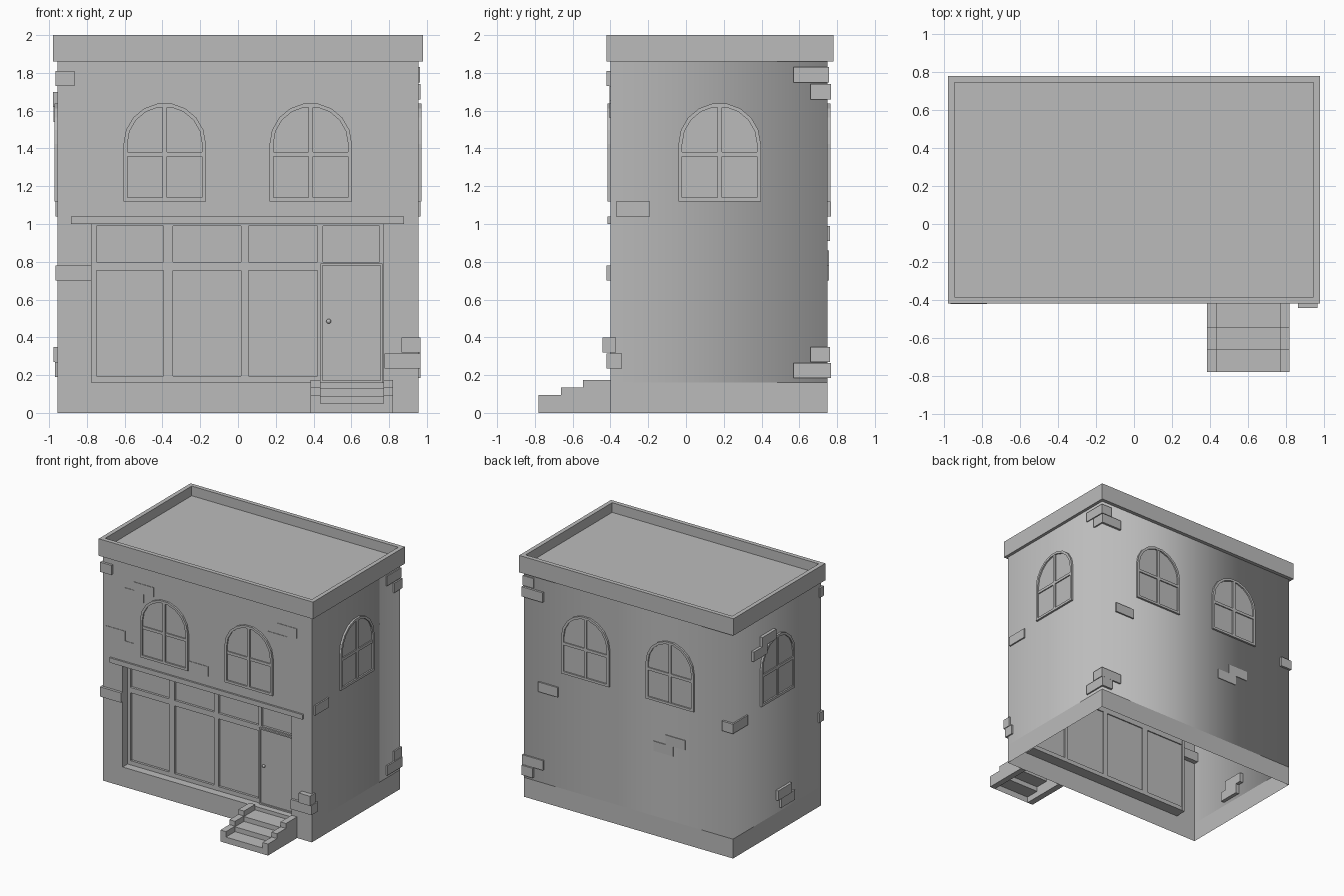
import bpy, bmesh, math
from mathutils import Matrix, Vector

cube = bpy.data.objects.get("Cube")
if cube:
    bpy.data.objects.remove(cube)

GREY = (0.5, 0.5, 0.5, 1)
grey = bpy.data.materials.new("plain_grey")
grey.use_nodes = True
grey.diffuse_color = GREY
grey.node_tree.nodes["Principled BSDF"].inputs["Base Color"].default_value = GREY

# Main dimensions
HX, FRONT, BACK = 0.955, -0.40, 0.75
BASE, TOP = 0.16, 1.86
LEFT, RIGHT, HEAD = -0.775, 0.77, 1.0   # shopfront opening
GLASS = FRONT + 0.085


def finish(bm, name, matrix=None, smooth=False):
    if matrix:
        bm.transform(matrix)
    mesh = bpy.data.meshes.new(name)
    for f in bm.faces:
        f.smooth = smooth
    bm.to_mesh(mesh)
    bm.free()
    mesh.materials.append(grey)
    obj = bpy.data.objects.new(name, mesh)
    bpy.context.collection.objects.link(obj)
    return obj


def add_box(bm, x0, x1, y0, y1, z0, z1):
    m = Matrix.Translation(((x0 + x1) / 2, (y0 + y1) / 2, (z0 + z1) / 2))
    m = m @ Matrix.Diagonal((x1 - x0, y1 - y0, z1 - z0, 1))
    return bmesh.ops.create_cube(bm, size=1, matrix=m)["verts"]


def add_face(bm, points):
    return bm.faces.new([bm.verts.new(p) for p in points])


def facing_quad(bm, x0, x1, z0, z1, y):
    add_face(bm, [(x0, y, z0), (x1, y, z0), (x1, y, z1), (x0, y, z1)])


def side_strip(name, z0, z1, smooth):
    """Right, back and left walls as one open strip."""
    bm = bmesh.new()
    plan = [(HX, FRONT), (HX, BACK), (-HX, BACK), (-HX, FRONT)]
    low = [bm.verts.new((x, y, z0)) for x, y in plan]
    high = [bm.verts.new((x, y, z1)) for x, y in plan]
    for i in range(3):
        bm.faces.new((low[i], low[i + 1], high[i + 1], high[i]))
    finish(bm, name, smooth=smooth)


def wall(x, y, degrees):
    return Matrix.Translation((x, y, 0)) @ Matrix.Rotation(math.radians(degrees), 4, "Z")


WALLS = {"front": wall(0, FRONT, 0), "left": wall(HX, 0, 90),
         "back": wall(0, BACK, 180), "right": wall(-HX, 0, -90)}

# Walls: softly shaded sides, flat plinth, front with an opening
side_strip("side_and_back_walls", BASE, TOP, True)
side_strip("plinth", 0, BASE, False)
bm = bmesh.new()
facing_quad(bm, -HX, HX, 0, BASE, FRONT)
facing_quad(bm, -HX, LEFT, BASE, HEAD, FRONT)
facing_quad(bm, RIGHT, HX, BASE, HEAD, FRONT)
facing_quad(bm, -HX, HX, HEAD, TOP, FRONT)
ring = [(LEFT, BASE), (RIGHT, BASE), (RIGHT, HEAD), (LEFT, HEAD)]
for (xa, za), (xb, zb) in zip(ring, ring[1:] + ring[:1]):
    add_face(bm, [(xa, FRONT, za), (xb, FRONT, zb), (xb, GLASS, zb), (xa, GLASS, za)])
finish(bm, "front_wall")

# Roof slab with a sunken top behind a parapet
bm = bmesh.new()
add_box(bm, -0.98, 0.98, -0.42, 0.78, TOP, 2)
roof = max(bm.faces, key=lambda f: f.calc_center_median().z)
bmesh.ops.inset_individual(bm, faces=[roof], thickness=0.05)
inner = bmesh.ops.extrude_discrete_faces(bm, faces=[roof])["faces"][0]
bmesh.ops.translate(bm, verts=inner.verts, vec=(0, 0, -0.08))
finish(bm, "roof_parapet")

# Lintel over the shopfront
bm = bmesh.new()
add_box(bm, -0.885, 0.88, FRONT - 0.015, FRONT + 0.01, HEAD, 1.04)
finish(bm, "shopfront_lintel")

# Shopfront glass and bars
bm = bmesh.new()
facing_quad(bm, LEFT, RIGHT, BASE, HEAD, GLASS)
finish(bm, "shopfront_glass")
bm = bmesh.new()
for x0, x1 in [(LEFT, -0.75), (-0.395, -0.345), (0.015, 0.055), (0.42, 0.45), (0.75, RIGHT)]:
    add_box(bm, x0, x1, GLASS - 0.02, GLASS + 0.01, BASE, HEAD)
for z0, z1 in [(BASE, 0.195), (0.755, 0.8), (0.99, HEAD)]:
    add_box(bm, LEFT, RIGHT, GLASS - 0.019, GLASS + 0.009, z0, z1)
finish(bm, "shopfront_frame")

# Door with a sunken panel, and its knob
bm = bmesh.new()
add_box(bm, 0.438, 0.765, GLASS - 0.035, GLASS, BASE, 0.79)
panel = min(bm.faces, key=lambda f: f.calc_center_median().y)
bmesh.ops.inset_individual(bm, faces=[panel], thickness=0.015, depth=0)
inner = bmesh.ops.extrude_discrete_faces(bm, faces=[panel])["faces"][0]
bmesh.ops.translate(bm, verts=inner.verts, vec=(0, 0.01, 0))
finish(bm, "door")
bm = bmesh.new()
bmesh.ops.create_uvsphere(bm, u_segments=8, v_segments=6, radius=0.013,
                          matrix=Matrix.Translation((0.48, GLASS - 0.035, 0.485)))
finish(bm, "door_knob", smooth=True)


# Arched windows
def arch(radius, bottom, spring=1.423, steps=9):
    pts = [(radius, bottom)]
    for i in range(steps + 1):
        a = math.pi * i / steps
        pts.append((radius * math.cos(a), spring + radius * math.sin(a)))
    return pts + [(-radius, bottom)]


def arched_window(name, side, u):
    place = WALLS[side] @ Matrix.Translation((u, 0, 0))
    outer, inner = arch(0.218, 1.12), arch(0.198, 1.14)
    out, pane = -0.016, -0.004
    bm = bmesh.new()
    n = len(outer)
    rows = [[bm.verts.new((x, y, z)) for x, z in pts]
            for pts, y in ((outer, 0), (outer, out), (inner, out), (inner, pane))]
    for a, b in zip(rows, rows[1:]):
        for i in range(n):
            j = (i + 1) % n
            bm.faces.new((a[i], a[j], b[j], b[i]))
    bm.faces.new(rows[-1])
    bmesh.ops.recalc_face_normals(bm, faces=bm.faces)
    if bm.faces[-1:][0].normal.y > 0:
        bmesh.ops.reverse_faces(bm, faces=bm.faces)
    add_box(bm, -0.012, 0.012, out + 0.002, pane, 1.135, 1.625)
    add_box(bm, -0.2, 0.2, out + 0.003, pane, 1.357, 1.38)
    finish(bm, name, place)


for side in ("front", "back"):
    for u in (-0.388, 0.385):
        arched_window(side + "_window", side, u)
arched_window("left_window", "left", 0.178)
arched_window("right_window", "right", -0.178)

# Loose bricks on each wall: centre along the wall, bottom height, projection
W, H = 0.18, 0.08
BRICKS = {
    "front": [(-0.58, 1.64, 0.004), (-0.67, 1.57, 0.004), (-0.84, 1.21, 0.004),
              (-0.76, 1.13, 0.004), (-0.08, 1.12, 0.004), (0.73, 1.65, 0.004),
              (0.64, 1.56, 0.004)],
    "left": [(-0.28, 1.04, 0.012)],
    "back": [(-0.73, 0.91, 0.012), (0.43, 0.78, 0.006), (0.32, 0.7, 0.006)],
    "right": [(-0.31, 1.62, 0.025), (-0.42, 1.54, 0.022), (-0.1, 0.27, 0.022),
              (-0.05, 0.19, 0.015)],
}
for side, items in BRICKS.items():
    bm = bmesh.new()
    for u, z, out in items:
        add_box(bm, u - W / 2, u + W / 2, -out, 0.03, z, z + H)
    finish(bm, side + "_bricks", WALLS[side])

# Corner bricks: x side, y side, length along x, length along y, bottom, projection
CORNERS = [
    (1, 1, W / 2, W, 1.75, 0.008), (1, 1, W, W / 2, 1.66, 0.018),
    (1, 1, W, W / 2, 0.27, 0.012), (1, 1, W / 2, W, 0.185, 0.018),
    (-1, 1, W / 2, W, 1.04, 0.018),
    (-1, -1, W / 2, 0.03, 1.73, 0.02), (-1, -1, W, 0.04, 0.7, 0.022),
    (1, -1, W / 2, 0.03, 0.32, 0.042), (1, -1, W, 0.06, 0.235, 0.02),
]
bm = bmesh.new()
for sx, sy, lx, ly, z, out in CORNERS:
    xo = sx * (HX + min(out, 0.012))
    yo = BACK + out if sy > 0 else FRONT - out
    xi, yi = sx * (HX - lx), (BACK - ly if sy > 0 else FRONT + ly)
    add_box(bm, min(xo, xi), max(xo, xi), min(yo, yi), max(yo, yi), z, z + H)
finish(bm, "corner_bricks")


# Entrance steps between two stepped cheeks
def stair_profile(first):
    nose = [-0.78, -0.662, -0.545, FRONT]
    pts = [(nose[0], 0)]
    for i in range(3):
        z = first + 0.04 * i
        pts += [(nose[i], z), (nose[i + 1], z)]
    return pts


bm = bmesh.new()
for x0, x1 in ((0.385, 0.436), (0.77, 0.82)):
    face = add_face(bm, [(x0, y, z) for y, z in stair_profile(0.095) + [(FRONT, 0)]])
    ext = bmesh.ops.extrude_face_region(bm, geom=[face])["geom"]
    verts = [v for v in ext if isinstance(v, bmesh.types.BMVert)]
    bmesh.ops.translate(bm, verts=verts, vec=(x1 - x0, 0, 0))
    add_face(bm, [(x0, y, z) for y, z in stair_profile(0.095) + [(FRONT, 0)]])
bmesh.ops.remove_doubles(bm, verts=bm.verts, dist=0.0001)
bmesh.ops.recalc_face_normals(bm, faces=bm.faces)
finish(bm, "step_cheeks")
bm = bmesh.new()
treads = stair_profile(0.05)
for (ya, za), (yb, zb) in zip(treads, treads[1:]):
    add_face(bm, [(0.436, ya, za), (0.77, ya, za), (0.77, yb, zb), (0.436, yb, zb)])
finish(bm, "step_treads")
